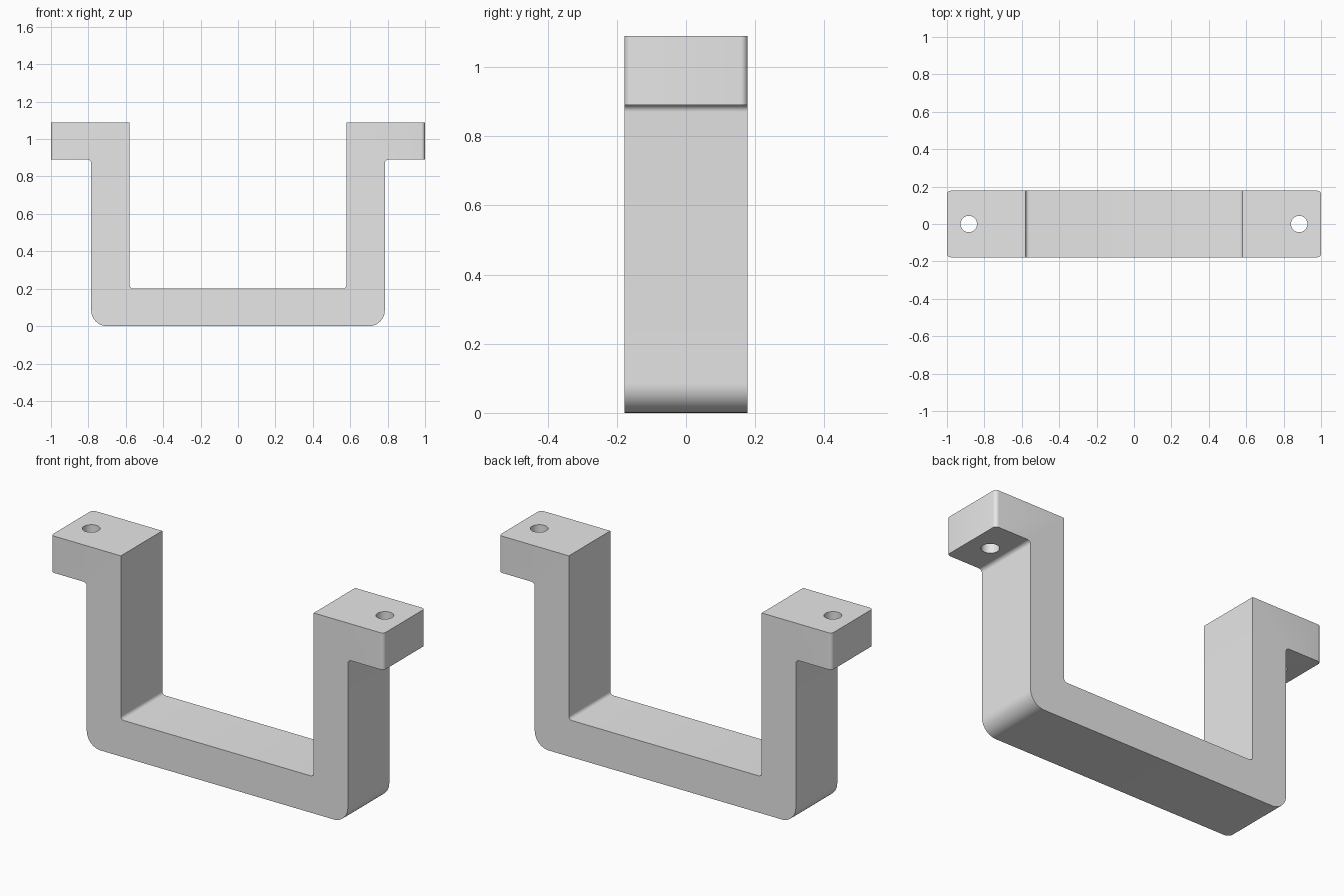
import bpy, bmesh

default_cube = bpy.data.objects.get("Cube")
if default_cube:
    bpy.data.objects.remove(default_cube, do_unlink=True)

# Main dimensions
HALF_LENGTH, HALF_DEPTH, HEIGHT = 1.0, 0.178, 1.09
LEG_IN, LEG_OUT = 0.58, 0.785
FLOOR, TAB_BOTTOM = 0.2, 0.89
OUTER_R, SMALL_R = 0.085, 0.02
HOLE_X, HOLE_R = 0.883, 0.044

# Plain grey material
grey = bpy.data.materials.new("light grey")
grey.use_nodes = True
color = (0.8, 0.8, 0.8, 1)
grey.diffuse_color = color
grey.node_tree.nodes["Principled BSDF"].inputs["Base Color"].default_value = color


def round_edges(bm, test, radius, segments):
    """Round every edge whose two ends both pass the test."""
    edges = [e for e in bm.edges if all(test(v.co) for v in e.verts)]
    bmesh.ops.bevel(bm, geom=edges, offset=radius, segments=segments,
                    profile=0.5, affect='EDGES', clamp_overlap=False)


def near(a, b):
    return abs(a - b) < 1e-4


def at(x, z):
    return lambda co: near(abs(co.x), x) and near(co.z, z)


# Bracket: half profile mirrored, then extruded through the depth
half = [(LEG_OUT, 0), (LEG_OUT, TAB_BOTTOM), (HALF_LENGTH, TAB_BOTTOM),
        (HALF_LENGTH, HEIGHT), (LEG_IN, HEIGHT), (LEG_IN, FLOOR)]
outline = half + [(-x, z) for x, z in reversed(half)]
bm = bmesh.new()
face = bm.faces.new([bm.verts.new((x, -HALF_DEPTH, z)) for x, z in outline])
extruded = bmesh.ops.extrude_face_region(bm, geom=[face])["geom"]
bmesh.ops.translate(bm, vec=(0, 2 * HALF_DEPTH, 0),
                    verts=[g for g in extruded if isinstance(g, bmesh.types.BMVert)])
bmesh.ops.recalc_face_normals(bm, faces=bm.faces)


# Corner edges run along y, so keep only edges whose ends share x
def round_corner(x, z, radius, segments):
    for side in (-1, 1):
        round_edges(bm, lambda co: at(x, z)(co) and co.x * side > 0, radius, segments)


round_corner(LEG_OUT, 0, OUTER_R, 10)
round_corner(LEG_OUT, TAB_BOTTOM, SMALL_R, 6)
round_corner(LEG_IN, FLOOR, SMALL_R, 6)

# Upright corners at the tab ends
for sx in (-1, 1):
    for sy in (-1, 1):
        round_edges(bm, lambda co: near(co.x, sx * HALF_LENGTH)
                    and near(co.y, sy * HALF_DEPTH), SMALL_R, 6)

mesh = bpy.data.meshes.new("mounting_bracket")
bm.to_mesh(mesh)
bm.free()
mesh.materials.append(grey)
bracket = bpy.data.objects.new("mounting_bracket", mesh)
bpy.context.collection.objects.link(bracket)

# Screw holes through both tabs
bpy.context.view_layer.objects.active = bracket
for side, name in ((1, "left"), (-1, "right")):
    bpy.ops.mesh.primitive_cylinder_add(
        vertices=40, radius=HOLE_R, depth=0.5,
        location=(side * HOLE_X, 0, (TAB_BOTTOM + HEIGHT) / 2))
    cutter = bpy.context.object
    cutter.name = name + "_hole_cutter"
    cutter.hide_render = True
    cutter.data.materials.append(grey)
    hole = bracket.modifiers.new(name + "_hole", 'BOOLEAN')
    hole.object = cutter
    hole.operation = 'DIFFERENCE'
    hole.solver = 'EXACT'
    bpy.context.view_layer.objects.active = bracket
    bpy.ops.object.modifier_apply(modifier=hole.name)
    bpy.data.objects.remove(cutter, do_unlink=True)

# Smooth rounds with crisp edges
bpy.ops.object.select_all(action='DESELECT')
bracket.select_set(True)
bpy.context.view_layer.objects.active = bracket
bpy.ops.object.shade_smooth_by_angle(angle=0.6)
